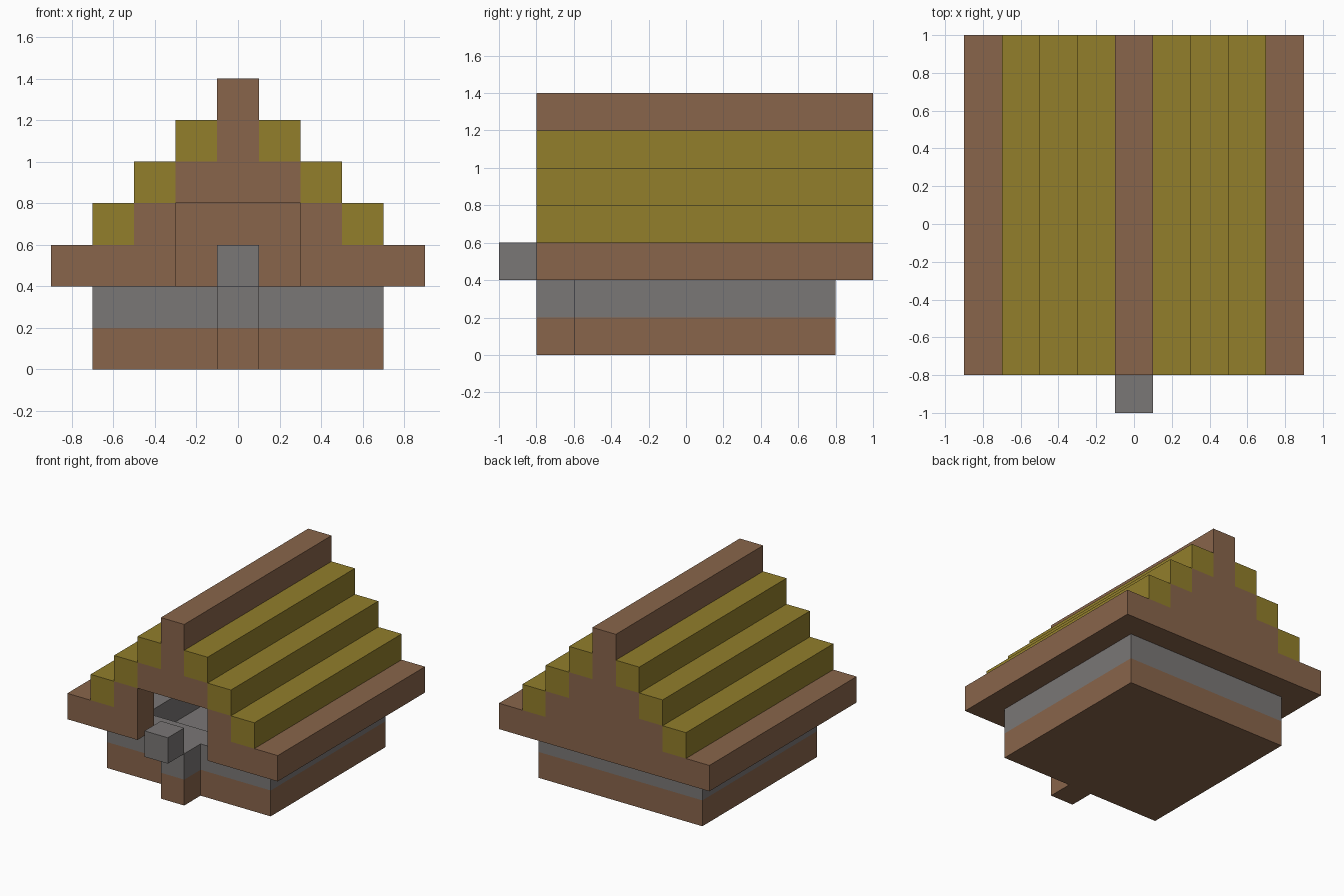
import bpy, bmesh

if "Cube" in bpy.data.objects:
    bpy.data.objects.remove(bpy.data.objects["Cube"], do_unlink=True)


def material(name, rgb):
    mat = bpy.data.materials.new(name)
    mat.use_nodes = True
    color = (*rgb, 1.0)
    mat.diffuse_color = color
    mat.node_tree.nodes["Principled BSDF"].inputs["Base Color"].default_value = color
    return mat


wood = material("brown_wood", (0.25, 0.13, 0.07))
thatch = material("olive_thatch", (0.287, 0.209, 0.024))
stone = material("grey_stone", (0.195, 0.184, 0.181))


def prism(name, profile, y0, y1, mat):
    """Extrude an x/z outline from y0 to y1."""
    bm = bmesh.new()
    face = bm.faces.new([bm.verts.new((x, y0, z)) for x, z in profile])
    grown = bmesh.ops.extrude_face_region(bm, geom=[face])["geom"]
    moved = [v for v in grown if isinstance(v, bmesh.types.BMVert)]
    bmesh.ops.translate(bm, verts=moved, vec=(0, y1 - y0, 0))
    bmesh.ops.recalc_face_normals(bm, faces=bm.faces)
    mesh = bpy.data.meshes.new(name)
    bm.to_mesh(mesh)
    bm.free()
    mesh.materials.append(mat)
    obj = bpy.data.objects.new(name, mesh)
    bpy.context.collection.objects.link(obj)
    return obj


def box(name, x0, x1, y0, y1, z0, z1, mat):
    return prism(name, [(x0, z0), (x1, z0), (x1, z1), (x0, z1)], y0, y1, mat)


def symmetric(half):
    """Close a right-hand outline with its mirror image."""
    return half + [(-x, z) for x, z in reversed(half)]


U = 0.2                      # block size
FRONT, BACK = -0.8, 1.0      # roof ends
IN_FRONT, IN_BACK = FRONT + U, BACK - U

# Foundation with a stone floor inside
foundation = box("foundation", -0.7, 0.7, IN_FRONT, IN_BACK, 0, U, wood)
foundation.data.materials.append(stone)
for poly in foundation.data.polygons:
    if poly.normal.z > 0.9:
        poly.material_index = 1

# Low stone walls around the sunken room
box("front_wall", -0.7, 0.7, IN_FRONT, IN_FRONT + U, U, 2 * U, stone)
box("back_wall", -0.7, 0.7, IN_BACK - U, IN_BACK, U, 2 * U, stone)

# Doorstep and the block in front of the door
box("doorstep_base", -0.1, 0.1, FRONT, IN_FRONT, 0, U, wood)
box("doorstep_top", -0.1, 0.1, FRONT, IN_FRONT, U, 2 * U, stone)
box("front_block", -0.1, 0.1, FRONT - U, FRONT, 2 * U, 3 * U, stone)

# Gables: the back one is whole, the front one leaves a doorway
peak = [(0.3, 0.8), (0.3, 1.0), (0.1, 1.0), (0.1, 1.4)]
shoulder = [(0.9, 0.4), (0.9, 0.6), (0.5, 0.6), (0.5, 0.8)]
prism("back_gable", symmetric(shoulder + peak), IN_BACK, BACK, wood)
prism("front_gable_peak", symmetric(peak), FRONT, IN_FRONT, wood)
prism("ridge_beam", symmetric([(0.1, 1.2), (0.1, 1.4)]), IN_FRONT, IN_BACK, wood)

# Mirrored parts
for side, s in (("left", 1), ("right", -1)):
    jamb = [(0.3, 0.4)] + shoulder + [(0.3, 0.8)]
    prism(side + "_door_jamb", [(s * x, z) for x, z in jamb], FRONT, IN_FRONT, wood)
    box(side + "_wall", s * 0.5, s * 0.7, IN_FRONT + U, IN_BACK - U, U, 2 * U, stone)
    box(side + "_eave", s * 0.7, s * 0.9, IN_FRONT, IN_BACK, 2 * U, 3 * U, wood)
    # Stepped roof courses
    for i in range(3):
        x, z = 0.5 - U * i, 0.6 + U * i
        box(f"{side}_roof_course_{i + 1}", s * x, s * (x + U), FRONT, BACK, z, z + U, thatch)
